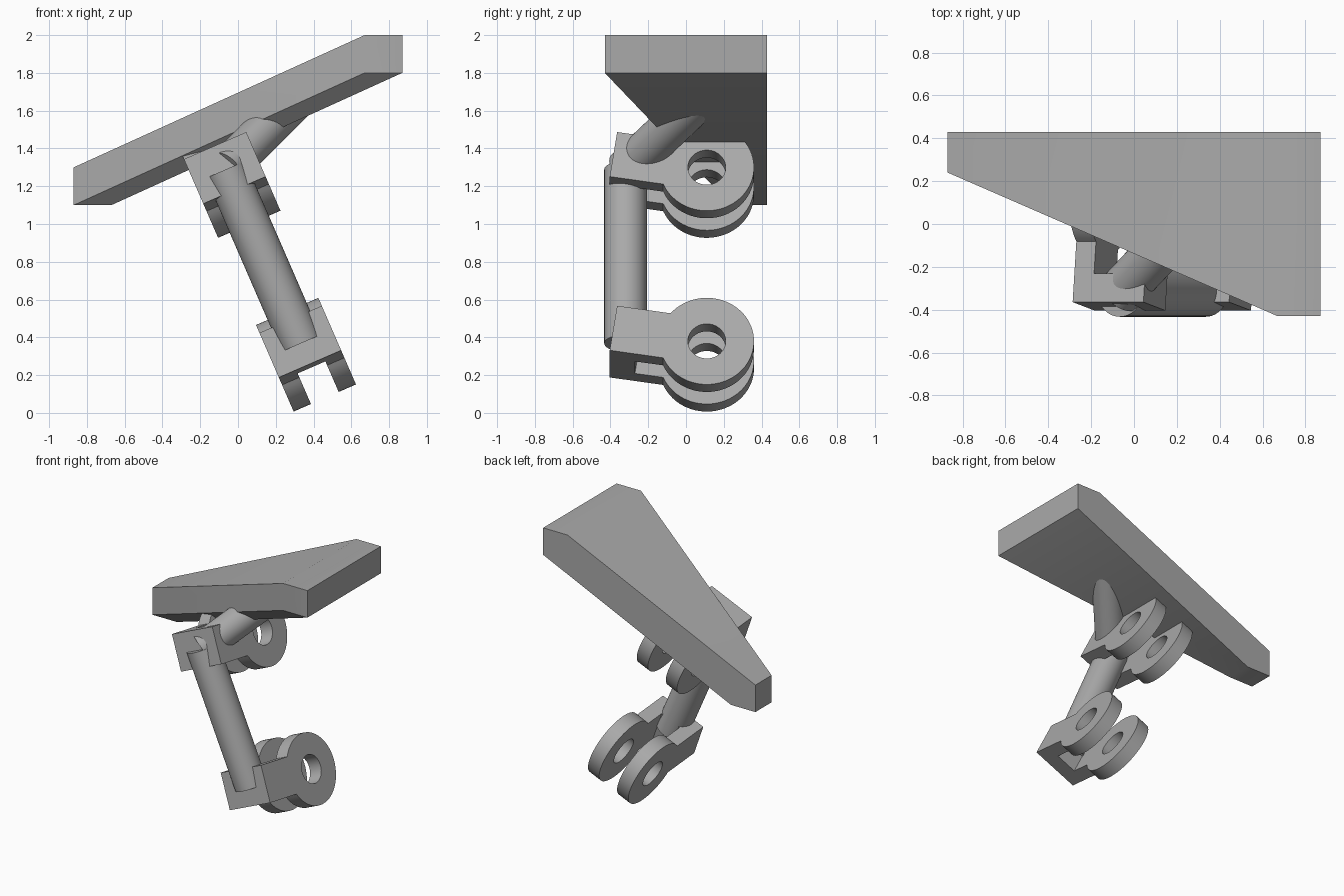
import bpy, bmesh
from math import sin, cos, pi, radians, asin
from mathutils import Vector, Matrix

if "Cube" in bpy.data.objects:
    bpy.data.objects.remove(bpy.data.objects["Cube"])

grey = bpy.data.materials.new("plain grey")
grey.use_nodes = True
grey.diffuse_color = (0.4, 0.4, 0.4, 1)
grey.node_tree.nodes["Principled BSDF"].inputs["Base Color"].default_value = (0.4, 0.4, 0.4, 1)

# Shared frame: the leg leans sideways, the clevises pitch up
LEAN, PITCH = radians(23.5), radians(8.7)
across = Vector((cos(LEAN), 0, sin(LEAN)))
up = Vector((-sin(LEAN), 0, cos(LEAN)))
back = Vector((0, 1, 0))
arm = up * sin(PITCH) - back * cos(PITCH)
rise = up * cos(PITCH) + back * sin(PITCH)


def link(name, mesh):
    obj = bpy.data.objects.new(name, mesh)
    bpy.context.collection.objects.link(obj)
    return obj


def finish(obj):
    obj.data.materials.clear()
    obj.data.materials.append(grey)
    bpy.ops.object.select_all(action='DESELECT')
    obj.select_set(True)
    bpy.context.view_layer.objects.active = obj
    bpy.ops.object.shade_smooth_by_angle(angle=radians(30))


def rod(name, start, end, radius):
    start, end = Vector(start), Vector(end)
    mesh = bpy.data.meshes.new(name)
    bm = bmesh.new()
    turn = (end - start).to_track_quat('Z', 'Y').to_matrix().to_4x4()
    bmesh.ops.create_cone(bm, cap_ends=True, segments=48, radius1=radius, radius2=radius,
                          depth=(end - start).length,
                          matrix=Matrix.Translation((start + end) / 2) @ turn)
    bm.to_mesh(mesh)
    bm.free()
    finish(link(name, mesh))


def clevis_mesh(ring=0.25, hole=0.1, length=0.5, half=0.13, width=0.18, slot=0.08, bridge=0.365):
    # Side profile: eye with a hole and a straight arm
    a0 = asin(half / ring)
    outline = [(length, -half), (length, half)]
    for i in range(57):
        a = a0 + (2 * pi - 2 * a0) * i / 56
        outline.append((ring * cos(a), ring * sin(a)))
    circle = [(hole * cos(2 * pi * i / 40), hole * sin(2 * pi * i / 40)) for i in range(40)]
    curve = bpy.data.curves.new("clevis_profile", 'CURVE')
    curve.dimensions = '2D'
    curve.fill_mode = 'BOTH'
    curve.extrude = width
    for pts in (outline, circle):
        spline = curve.splines.new('POLY')
        spline.points.add(len(pts) - 1)
        for p, (x, y) in zip(spline.points, pts):
            p.co = (x, y, 0, 1)
        spline.use_cyclic_u = True
    source = link("clevis_profile", curve)
    mesh = bpy.data.meshes.new_from_object(
        source.evaluated_get(bpy.context.evaluated_depsgraph_get()))
    bpy.data.objects.remove(source)
    bm = bmesh.new()
    bm.from_mesh(mesh)
    bmesh.ops.remove_doubles(bm, verts=bm.verts, dist=0.0001)
    bmesh.ops.recalc_face_normals(bm, faces=bm.faces)
    bm.to_mesh(mesh)
    bm.free()

    # Slot between the two lugs
    body = link("clevis_body", mesh)
    cut = bpy.data.meshes.new("slot_cutter")
    bm = bmesh.new()
    bmesh.ops.create_cube(bm, size=1, matrix=Matrix.Translation((bridge - 0.5, 0, 0))
                          @ Matrix.Diagonal((1, 1, slot * 2, 1)))
    bm.to_mesh(cut)
    bm.free()
    cutter = link("slot_cutter", cut)
    cutter.hide_render = True
    mod = body.modifiers.new("slot", 'BOOLEAN')
    mod.operation = 'DIFFERENCE'
    mod.solver = 'EXACT'
    mod.object = cutter
    result = bpy.data.meshes.new_from_object(
        body.evaluated_get(bpy.context.evaluated_depsgraph_get()))
    bpy.data.objects.remove(body)
    bpy.data.objects.remove(cutter)
    return result


# Lower and upper clevis
lower_eye = Vector((0.36, 0.11, 0.308))
upper_eye = lower_eye + up * 1.003
forks = clevis_mesh()
for name, eye in (("lower_clevis", lower_eye), ("upper_clevis", upper_eye)):
    obj = link(name, forks.copy())
    frame = Matrix((arm, rise, -across)).transposed().to_4x4()
    obj.matrix_world = Matrix.Translation(eye) @ frame
    finish(obj)

# Tube joining the clevis bridges, and the slanted strut to the plate
low, high = lower_eye + arm * 0.435, upper_eye + arm * 0.435
rod("leg_tube", low, high, 0.113)
rod("plate_strut", high, high + Vector((0.37, 0.39, 0.37)), 0.108)

# Sloping plate with a slanted front edge
thick, step = 0.2, 0.2
corners = []
for x, y, z in ((0.87, -0.43, 1.8), (0.87, 0.43, 1.8), (-0.67, 0.43, 1.1), (-0.67, 0.24, 1.1)):
    for dx in (0, -step):
        for dz in (0, thick):
            corners.append((x + dx, y, z + dz))
plate = bpy.data.meshes.new("plate")
bm = bmesh.new()
for c in corners:
    bm.verts.new(c)
hull = bmesh.ops.convex_hull(bm, input=bm.verts)
bmesh.ops.delete(bm, geom=list({v for v in hull["geom_interior"] + hull["geom_unused"]
                                if isinstance(v, bmesh.types.BMVert)}), context='VERTS')
bmesh.ops.dissolve_limit(bm, angle_limit=radians(1), verts=bm.verts, edges=bm.edges)
bmesh.ops.recalc_face_normals(bm, faces=bm.faces)
bm.to_mesh(plate)
bm.free()
finish(link("plate", plate))
